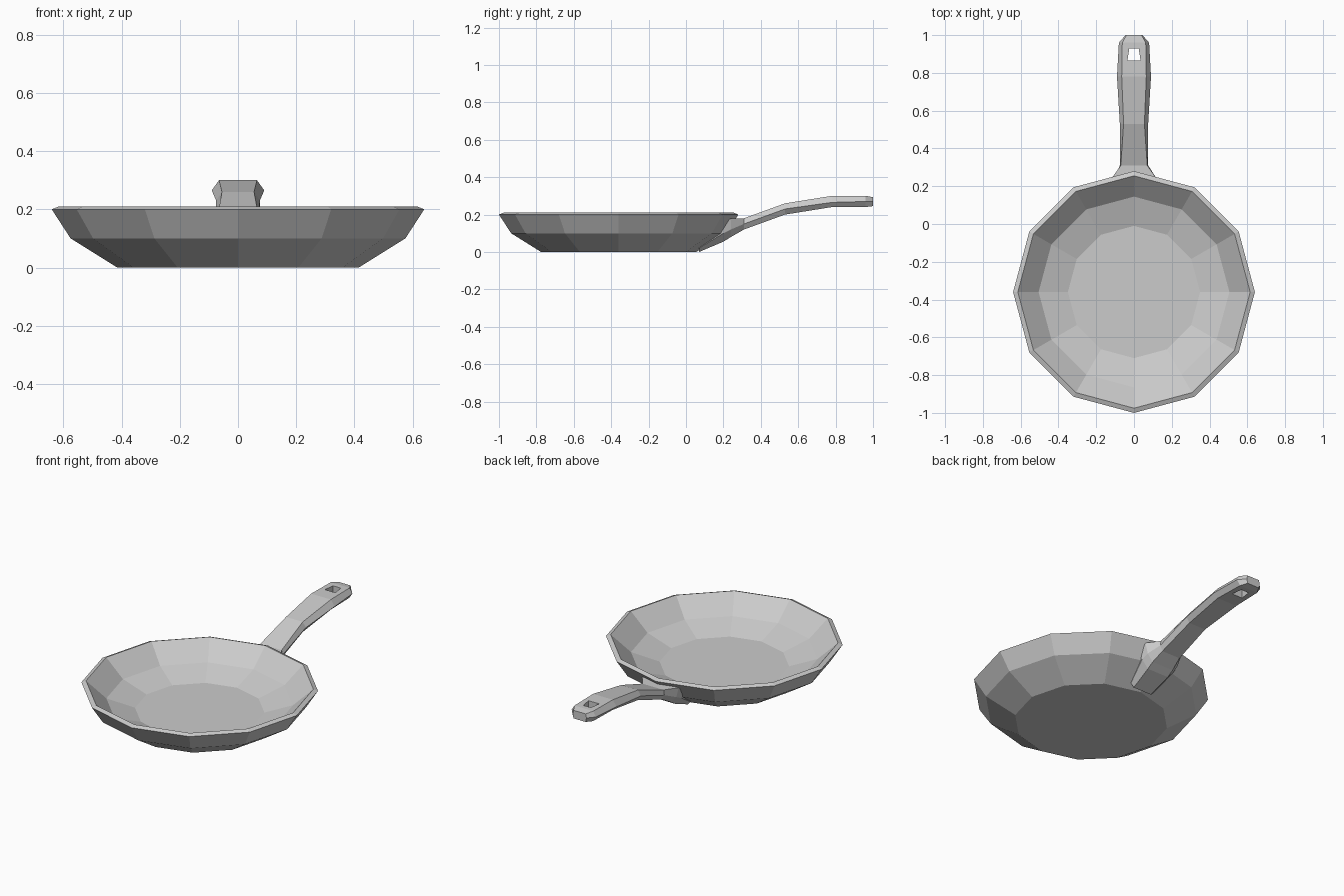
import bpy, bmesh, math
from mathutils import Matrix

if "Cube" in bpy.data.objects:
    bpy.data.objects.remove(bpy.data.objects["Cube"])

PAN_Y = -0.36
SIDES = 12

metal = bpy.data.materials.new("grey_metal")
metal.use_nodes = True
grey = (0.6, 0.6, 0.6, 1)
metal.diffuse_color = grey
metal.node_tree.nodes["Principled BSDF"].inputs["Base Color"].default_value = grey


def loft(name, rings):
    """Skin a list of equal-sized point rings and cap both ends."""
    bm = bmesh.new()
    loops = [[bm.verts.new(p) for p in ring] for ring in rings]
    n = len(loops[0])
    for a, b in zip(loops, loops[1:]):
        for i in range(n):
            j = (i + 1) % n
            bm.faces.new((a[i], a[j], b[j], b[i]))
    bm.faces.new(loops[0])
    bm.faces.new(loops[-1])
    bmesh.ops.recalc_face_normals(bm, faces=bm.faces)
    mesh = bpy.data.meshes.new(name)
    bm.to_mesh(mesh)
    bm.free()
    mesh.materials.append(metal)
    obj = bpy.data.objects.new(name, mesh)
    bpy.context.collection.objects.link(obj)
    return obj


def cut(target, cutter):
    """Subtract a hidden cutter from a part."""
    mod = target.modifiers.new(cutter.name, "BOOLEAN")
    mod.operation = "DIFFERENCE"
    mod.solver = "EXACT"
    mod.object = cutter
    cutter.hide_render = True
    cutter.hide_set(True)


# Pan body: outer wall, rim, inner wall and cooking floor
profile = [(0.415, 0), (0.575, 0.10), (0.64, 0.2), (0.615, 0.21),
           (0.505, 0.11), (0.35, 0.06)]
pan = loft("pan_body", [
    [(r * math.cos(math.tau * i / SIDES),
      PAN_Y + r * math.sin(math.tau * i / SIDES), z) for i in range(SIDES)]
    for r, z in profile])

# V-shaped chip in the rim at one corner
chip_turn = Matrix.Translation((0, PAN_Y, 0)) @ Matrix.Rotation(math.radians(240), 4, "Z")
chip = loft("rim_chip_cutter", [
    [chip_turn @ v for v in (Matrix.Translation((r, 0, 0)).to_translation(),)
     for v in (v + Matrix.Translation((0, s, z)).to_translation()
               for s, z in ((-0.075, 0.22), (0.075, 0.22), (0, 0.15)))]
    for r in (0.5, 0.7)])
cut(pan, chip)

# Handle: hexagonal sections (y, top / middle / bottom half width, top / middle / bottom z)
sections = [
    (0.07, 0.08, 0.08, 0.06, 0.04, 0.02, 0.0),
    (0.20, 0.12, 0.11, 0.07, 0.15, 0.10, 0.055),
    (0.24, 0.12, 0.105, 0.07, 0.18, 0.12, 0.08),
    (0.31, 0.07, 0.075, 0.06, 0.18, 0.15, 0.12),
    (0.53, 0.055, 0.075, 0.055, 0.26, 0.23, 0.20),
    (0.78, 0.065, 0.09, 0.065, 0.30, 0.265, 0.24),
    (0.96, 0.062, 0.08, 0.06, 0.30, 0.27, 0.24),
    (1.00, 0.04, 0.045, 0.04, 0.293, 0.27, 0.245),
]
handle = loft("handle", [
    [(-t, y, zt), (t, y, zt), (m, y, zm), (b, y, zb), (-b, y, zb), (-m, y, zm)]
    for y, t, m, b, zt, zm, zb in sections])

# Tapered hanging hole through the handle end
hole = loft("hanging_hole_cutter", [
    [(-0.035, 0.865, z), (0.035, 0.865, z), (0.025, 0.93, z), (-0.025, 0.93, z)]
    for z in (0.1, 0.4)])
cut(handle, hole)
